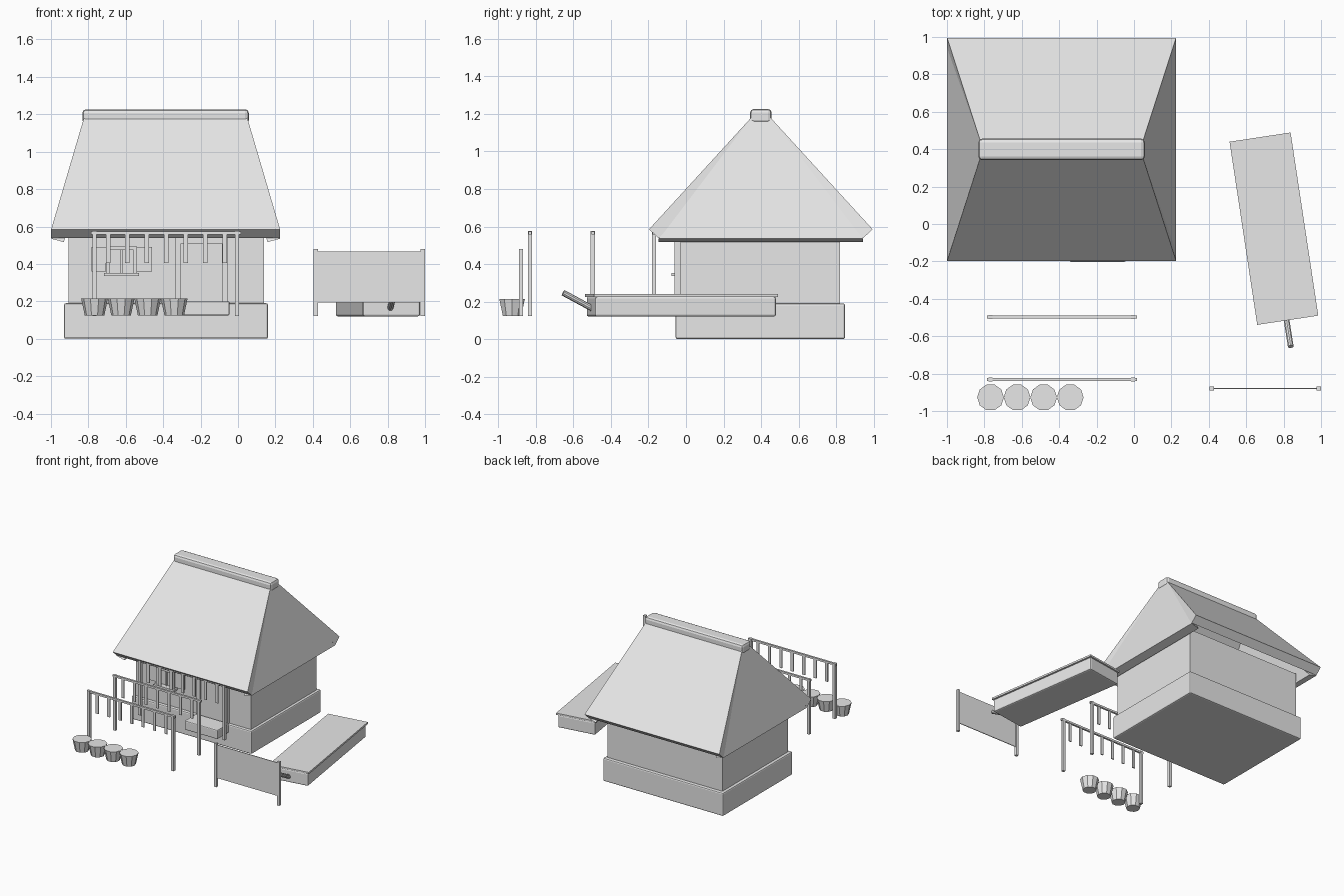
import bpy, math
from mathutils import Vector

cube = bpy.data.objects.get("Cube")
if cube:
    bpy.data.objects.remove(cube, do_unlink=True)

grey = bpy.data.materials.new("plain_grey")
grey.use_nodes = True
GREY = (0.8, 0.8, 0.8, 1)
grey.diffuse_color = GREY
for node in grey.node_tree.nodes:
    if node.type == 'BSDF_PRINCIPLED':
        node.inputs["Base Color"].default_value = GREY


def finish(obj, name, bevel=0):
    obj.name = name
    obj.data.materials.append(grey)
    if bevel:
        mod = obj.modifiers.new("soft_edges", 'BEVEL')
        mod.width = bevel
        mod.segments = 2
    return obj


def box(name, x, y, z, bevel=0, turn=0):
    """Box from (min, max) pairs, optionally turned about its own centre."""
    spans = (x, y, z)
    half = [(b - a) / 2 for a, b in spans]
    verts = [(i * half[0], j * half[1], k * half[2])
             for i in (-1, 1) for j in (-1, 1) for k in (-1, 1)]
    faces = [(0, 1, 3, 2), (4, 6, 7, 5), (0, 4, 5, 1),
             (2, 3, 7, 6), (0, 2, 6, 4), (1, 5, 7, 3)]
    mesh = bpy.data.meshes.new(name)
    mesh.from_pydata(verts, [], faces)
    obj = bpy.data.objects.new(name, mesh)
    bpy.context.collection.objects.link(obj)
    obj.location = [(a + b) / 2 for a, b in spans]
    obj.rotation_euler.z = turn
    return finish(obj, name, bevel)


def around(c, w):
    return (c - w / 2, c + w / 2)


def slab(name, corners, centre, thickness):
    """Thick panel grown from its outer face toward the house centre."""
    pts = [Vector(p) for p in corners]
    n = (pts[1] - pts[0]).cross(pts[2] - pts[0]).normalized()
    if n.dot(centre - pts[0]) > 0:
        pts.reverse()
        n = -n
    verts = pts + [p - n * thickness for p in pts]
    faces = [(0, 1, 2, 3), (7, 6, 5, 4)]
    faces += [(i, i + 4, (i + 1) % 4 + 4, (i + 1) % 4) for i in range(4)]
    mesh = bpy.data.meshes.new(name)
    mesh.from_pydata(verts, [], faces)
    obj = bpy.data.objects.new(name, mesh)
    bpy.context.collection.objects.link(obj)
    return finish(obj, name)


# House body
box("plinth", (-0.93, 0.16), (-0.055, 0.848), (0, 0.19), 0.01)
box("walls", (-0.905, 0.138), (-0.03, 0.82), (0.185, 0.57))

# Thatched hip roof: two broad slopes overlapping two narrower end slopes
MID_X, MID_Y = -0.387, 0.399
centre = Vector((MID_X, MID_Y, 0.6))
EAVE_X, EAVE_Y, RIDGE_X, RIDGE_Y, TOP = 0.612, 0.596, 0.437, 0.052, 1.18
for s, label in ((-1, "front"), (1, "back")):
    slab(label + "_roof_slope",
         [(MID_X - EAVE_X, MID_Y + s * EAVE_Y, 0.585),
          (MID_X + EAVE_X, MID_Y + s * EAVE_Y, 0.585),
          (MID_X + RIDGE_X, MID_Y + s * RIDGE_Y, TOP),
          (MID_X - RIDGE_X, MID_Y + s * RIDGE_Y, TOP)], centre, 0.07)
for s, label in ((-1, "right"), (1, "left")):
    slab(label + "_roof_slope",
         [(MID_X + s * EAVE_X, MID_Y - 0.545, 0.535),
          (MID_X + s * EAVE_X, MID_Y + 0.545, 0.535),
          (MID_X + s * RIDGE_X, MID_Y + RIDGE_Y, TOP),
          (MID_X + s * RIDGE_X, MID_Y - RIDGE_Y, TOP)], centre, 0.07)
box("roof_ridge", around(MID_X, 0.89), around(MID_Y, 0.115), (1.148, 1.227), 0.02)

# Door with frame and step
for x, label in ((-0.32, "right"), (-0.07, "left")):
    box(label + "_door_jamb", around(x, 0.03), (-0.06, -0.02), (0.19, 0.54))
box("door_lintel", (-0.335, -0.055), (-0.06, -0.02), (0.51, 0.54))
box("door_panel", (-0.305, -0.085), (-0.042, -0.02), (0.19, 0.51))
box("door_step", (-0.345, -0.045), (-0.203, -0.05), (0.125, 0.2), 0.008)

# Window with sill and open shutters
WIN = -0.622
for s, label in ((-1, "right"), (1, "left")):
    box(label + "_window_frame", around(WIN + s * 0.073, 0.018), (-0.06, -0.02), (0.35, 0.49))
    box(label + "_shutter", around(WIN + s * 0.122, 0.078), (-0.045, -0.02), (0.36, 0.49))
box("window_head", around(WIN, 0.165), (-0.06, -0.02), (0.475, 0.493))
box("window_pane", around(WIN, 0.13), (-0.036, -0.02), (0.35, 0.48))
box("window_bar", around(WIN, 0.012), (-0.045, -0.02), (0.35, 0.48))
box("window_sill", around(WIN, 0.188), (-0.078, -0.02), (0.336, 0.352))

# Three hanging racks
for r, y in enumerate((-0.832, -0.497, -0.17)):
    for x in (-0.768, -0.005):
        box(f"rack_{r}_post", around(x, 0.022), around(y, 0.022), (0.122, 0.575))
    box(f"rack_{r}_rail", (-0.785, 0.015), around(y, 0.016), (0.558, 0.574))
    for i in range(7):
        box(f"rack_{r}_slat", around(-0.695 + i * 0.104, 0.024), around(y, 0.008),
            (0.405, 0.56))

# Row of tapered tubs
for i in range(4):
    bpy.ops.mesh.primitive_cone_add(vertices=10, radius1=0.052, radius2=0.0715, depth=0.092,
                                    location=(-0.767 + i * 0.142, -0.927, 0.169),
                                    rotation=(0, 0, math.pi / 2))
    finish(bpy.context.object, f"tub_{i}")

# Sign panel between two posts
for x in (0.416, 0.988):
    box("panel_post", around(x, 0.022), around(-0.88, 0.022), (0.122, 0.48))
box("cloth_panel", (0.416, 0.988), around(-0.88, 0.006), (0.195, 0.467))

# Covered trough, turned slightly, with a drawbar
TURN = math.radians(8.6)
CX, CY = 0.748, -0.025
box("trough_body", around(CX, 0.31), around(CY, 0.975), (0.12, 0.226), 0.01, TURN)
box("trough_cover", around(CX, 0.33), around(CY, 0.99), (0.225, 0.24), 0, TURN)
a, b = Vector((0.812, -0.49, 0.158)), Vector((0.838, -0.655, 0.247))
bpy.ops.mesh.primitive_cylinder_add(vertices=10, radius=0.016, depth=(b - a).length,
                                    location=(a + b) / 2)
bar = finish(bpy.context.object, "drawbar")
bar.rotation_euler = (b - a).to_track_quat('Z', 'Y').to_euler()
